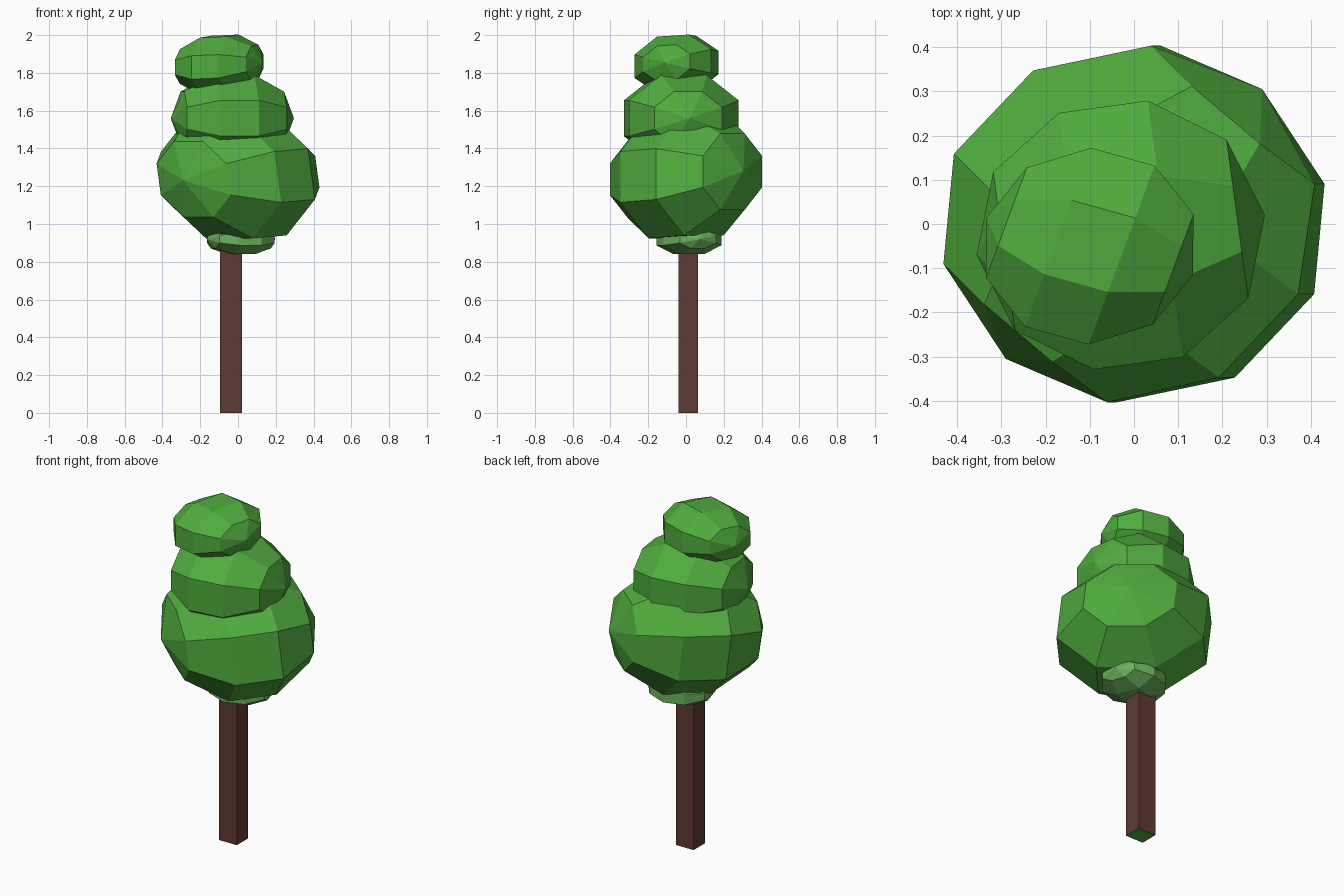
import bpy, bmesh, math
from mathutils import Matrix, Vector

if "Cube" in bpy.data.objects:
    bpy.data.objects.remove(bpy.data.objects["Cube"])


def material(name, rgb):
    m = bpy.data.materials.new(name)
    m.diffuse_color = (*rgb, 1)
    m.use_nodes = True
    m.node_tree.nodes["Principled BSDF"].inputs["Base Color"].default_value = m.diffuse_color
    return m


LEAF = material("leaf_green", (0.08, 0.41, 0.048))
PALE = material("pale_leaf_green", (0.15, 0.44, 0.11))
BARK = material("bark_brown", (0.112, 0.042, 0.032))


def finish(bm, name, *mats):
    bmesh.ops.recalc_face_normals(bm, faces=bm.faces)
    me = bpy.data.meshes.new(name)
    bm.to_mesh(me)
    bm.free()
    for m in mats:
        me.materials.append(m)
    ob = bpy.data.objects.new(name, me)
    bpy.context.collection.objects.link(ob)
    return ob


def clump(name, centre, pole, side, up, mat):
    """Low-poly ball lying on its side: pole, side and up are its half axes."""
    bm = bmesh.new()
    bmesh.ops.create_uvsphere(bm, u_segments=8, v_segments=5, radius=1)
    turn = Matrix.Rotation(math.radians(22.5), 3, 'Z')
    p, s, u, c = (Vector(v) for v in (pole, side, up, centre))
    for v in bm.verts:
        q = turn @ v.co
        v.co = c + p * q.z + s * q.x + u * q.y
    return finish(bm, name, mat)


# Foliage clumps, from the bottom up
clump("foliage_underside", (0.015, 0.015, 0.92), (0.18, 0.06, 0), (0.06, -0.175, 0), (0, 0, 0.09), PALE)
clump("foliage_lower", (0, 0, 1.257), (0.29, 0.305, 0.025), (0.341, -0.288, 0), (-0.05, 0, 0.37), LEAF)
clump("foliage_middle", (-0.03, -0.025, 1.56), (0.326, 0.045, 0), (0.045, -0.33, 0), (0, 0, 0.26), LEAF)
clump("foliage_top", (-0.1, -0.05, 1.845), (0.233, -0.065, 0.01), (-0.085, -0.23, -0.015), (0, 0, 0.17), LEAF)

# Square trunk with a green base face
bm = bmesh.new()
bmesh.ops.create_cube(bm, size=1)
for v in bm.verts:
    v.co = (-0.037 + v.co.x * 0.115, 0.012 + v.co.y * 0.105, (v.co.z + 0.5) * 0.95)
bm.normal_update()
for f in bm.faces:
    f.material_index = 1 if f.normal.z < -0.5 else 0
finish(bm, "trunk", BARK, LEAF)
